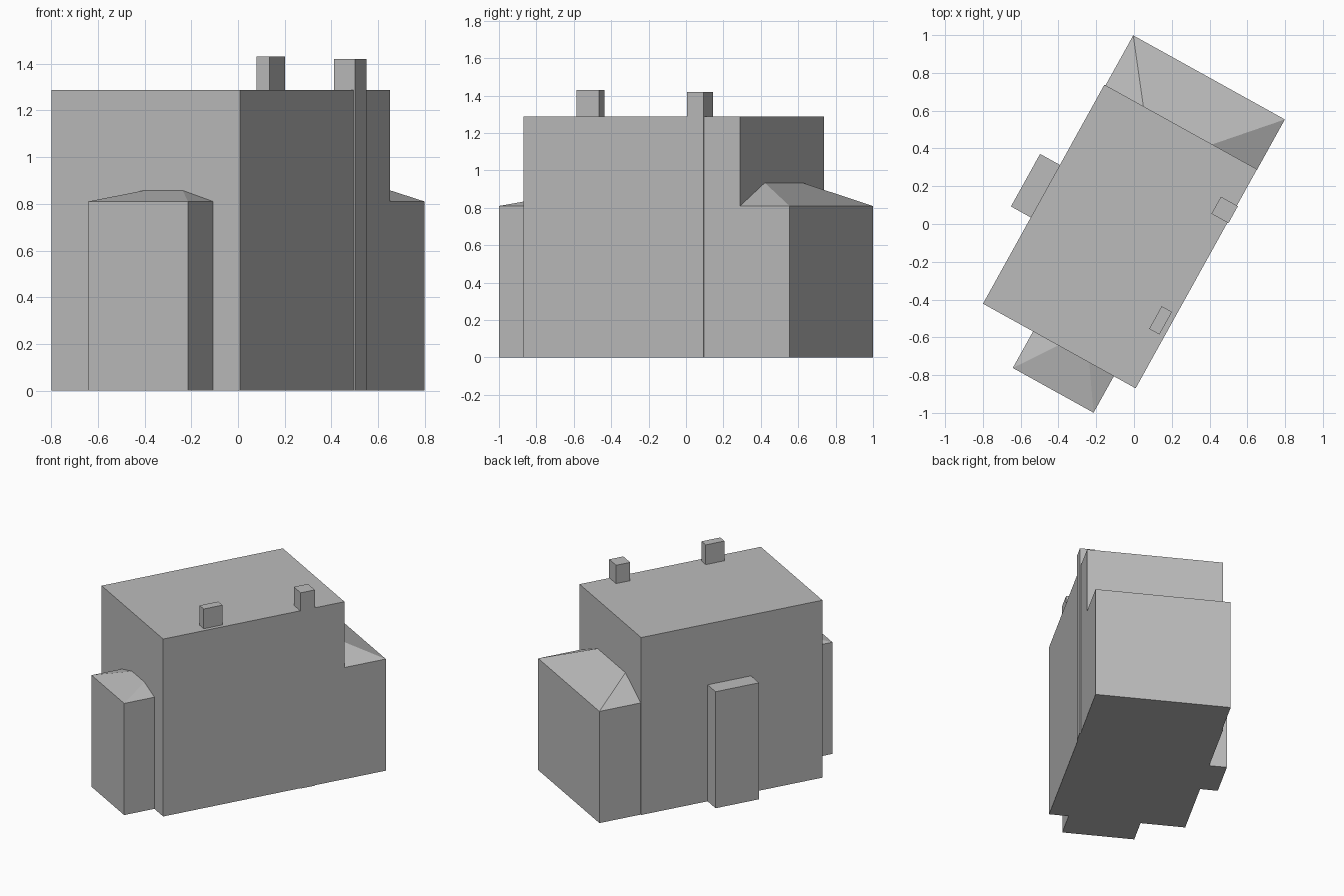
import bpy, bmesh, math
from mathutils import Matrix

if "Cube" in bpy.data.objects:
    bpy.data.objects.remove(bpy.data.objects["Cube"], do_unlink=True)

GREY = (0.5, 0.5, 0.5, 1.0)
wall_grey = bpy.data.materials.new("wall_grey")
wall_grey.use_nodes = True
wall_grey.diffuse_color = GREY
wall_grey.node_tree.nodes["Principled BSDF"].inputs["Base Color"].default_value = GREY

# The building stands turned on its plot; parts are laid out in its own frame
PLACE = Matrix.Translation((-0.074, -0.066, 0)) @ Matrix.Rotation(math.radians(-29), 4, 'Z')


def finish(name, bm):
    bmesh.ops.recalc_face_normals(bm, faces=bm.faces[:])
    mesh = bpy.data.meshes.new(name)
    bm.to_mesh(mesh)
    bm.free()
    mesh.materials.append(wall_grey)
    obj = bpy.data.objects.new(name, mesh)
    obj.matrix_world = PLACE
    bpy.context.collection.objects.link(obj)


def block(name, u, v, z):
    """Box spanning the given ranges along the building's own axes."""
    size = Matrix.Diagonal((u[1] - u[0], v[1] - v[0], z[1] - z[0], 1))
    centre = Matrix.Translation((sum(u) / 2, sum(v) / 2, sum(z) / 2))
    bm = bmesh.new()
    bmesh.ops.create_cube(bm, size=1, matrix=centre @ size)
    finish(name, bm)


def hipped_wing(name, u, wall, outer, eave, ridge_u, ridge):
    """Lean-to wing whose ridge lies on the main wall, hipped at both ends."""
    bm = bmesh.new()
    base, top = [[bm.verts.new((x, y, z)) for x, y in
                  ((u[0], wall), (u[0], outer), (u[1], outer), (u[1], wall))]
                 for z in (0, eave)]
    r0, r1 = [bm.verts.new((x, wall, ridge)) for x in ridge_u]
    bm.faces.new(base)
    for i in range(3):
        bm.faces.new((base[i], base[i + 1], top[i + 1], top[i]))
    bm.faces.new((base[3], base[0], top[0], r0, r1, top[3]))  # against wall
    bm.faces.new((top[0], top[1], r0))                        # hip
    bm.faces.new((top[1], top[2], r1, r0))                    # main slope
    bm.faces.new((top[2], top[3], r1))                        # hip
    finish(name, bm)


HEIGHT = 1.287
block("main_block", (-0.462, 0.462), (-0.663, 0.663), (0, HEIGHT))
hipped_wing("back_wing", (-0.455, 0.463), 0.66, 0.965, 0.81, (-0.224, 0.188), 0.935)
hipped_wing("front_wing", (-0.159, 0.33), -0.66, -0.884, 0.81, (-0.004, 0.179), 0.858)
block("side_bay", (-0.582, -0.455), (-0.141, 0.177), (0, 0.845))
block("tall_chimney", (0.365, 0.468), (0.34, 0.443), (0, 1.42))
block("roof_chimney", (0.372, 0.434), (-0.353, -0.216), (HEIGHT - 0.02, 1.43))
